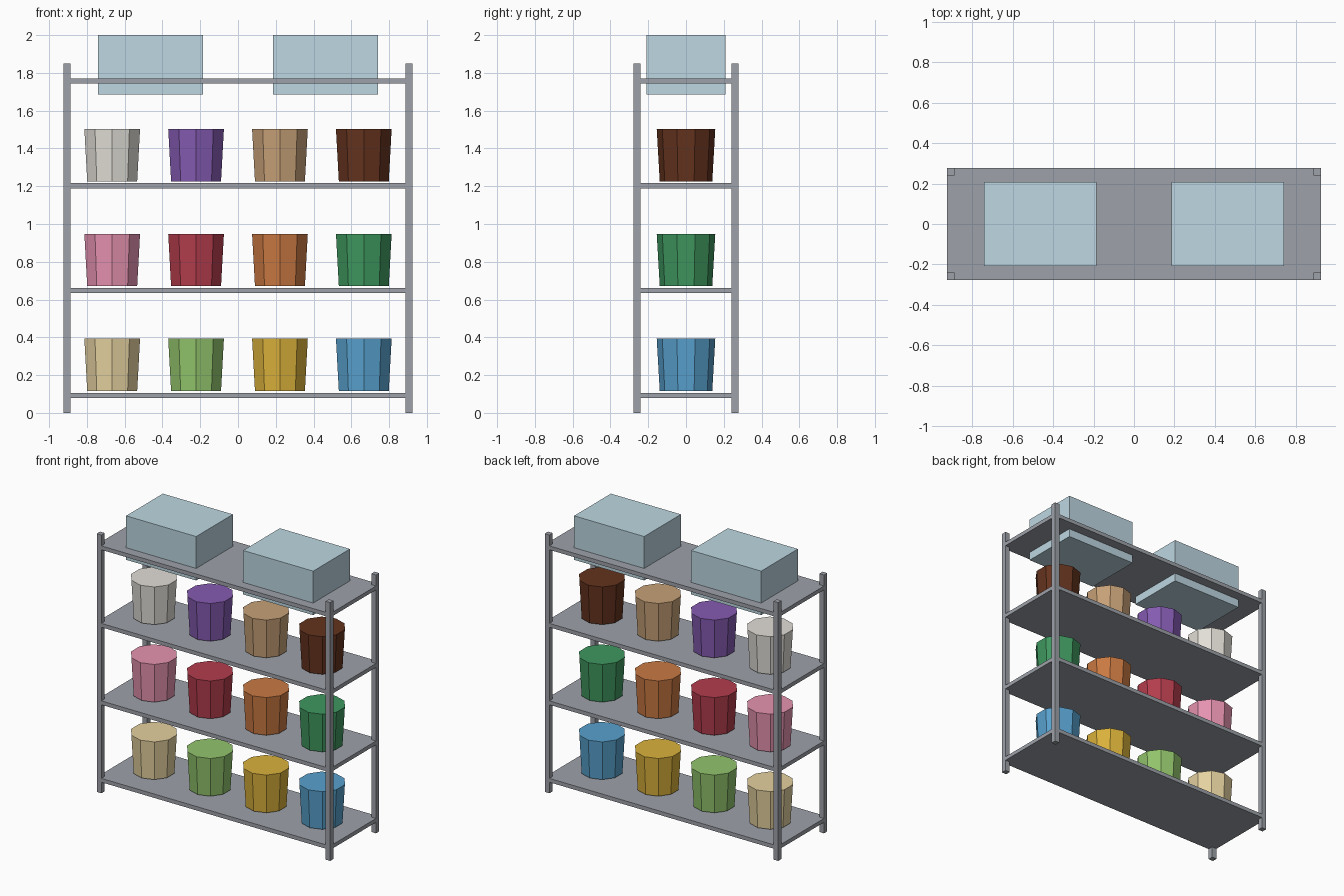
import bpy, bmesh, math

if "Cube" in bpy.data.objects:
    bpy.data.objects.remove(bpy.data.objects["Cube"])

W, D = 0.925, 0.2775          # half width and half depth of the rack
POST, THICK = 0.037, 0.028    # post section, shelf thickness
STEP = 0.555                  # shelf spacing


def material(name, rgb):
    mat = bpy.data.materials.new(name)
    mat.diffuse_color = [(c / 255) ** 2.2 for c in rgb] + [1.0]
    mat.use_nodes = True
    mat.node_tree.nodes["Principled BSDF"].inputs["Base Color"].default_value = mat.diffuse_color
    return mat


def add_object(name, bm, mat):
    mesh = bpy.data.meshes.new(name)
    bm.to_mesh(mesh)
    bm.free()
    mesh.materials.append(mat)
    obj = bpy.data.objects.new(name, mesh)
    bpy.context.collection.objects.link(obj)
    return obj


def box(name, centre, size, mat):
    bm = bmesh.new()
    bmesh.ops.create_cube(bm, size=1)
    bmesh.ops.scale(bm, vec=size, verts=bm.verts)
    add_object(name, bm, mat).location = centre


def tub(name, x, z, mat, height=0.2775, r_bottom=0.139, r_top=0.155):
    # ten-sided, with corners pointing to front and back
    bm = bmesh.new()
    bmesh.ops.create_cone(bm, cap_ends=True, segments=10, radius1=r_bottom,
                          radius2=r_top, depth=height)
    front = max(bm.verts, key=lambda v: v.co.z * 10 + v.co.y)
    turn = math.pi / 2 - math.atan2(front.co.y, front.co.x)
    for v in bm.verts:
        c, s = math.cos(turn), math.sin(turn)
        v.co.x, v.co.y = v.co.x * c - v.co.y * s, v.co.x * s + v.co.y * c
    add_object(name, bm, mat).location = (x, 0, z + height / 2)


# Corner posts
steel = material("steel", (156, 160, 167))
for sx, side in ((-1, "left"), (1, "right")):
    for sy, end in ((-1, "front"), (1, "back")):
        box(f"{end}_{side}_post",
            (sx * (W - POST / 2), sy * (D - POST / 2), 0.925),
            (POST, POST, 1.85), steel)

# Shelves
for i in range(4):
    box(f"shelf_{i + 1}", (0, 0, 0.0925 + i * STEP), (2 * W, 2 * D, THICK), steel)

# Coloured tubs, left to right on each of the lower three shelves
rows = [
    [("cream", (228, 208, 158)), ("lime", (144, 194, 107)),
     ("yellow", (217, 176, 61)), ("blue", (89, 160, 205))],
    [("pink", (229, 145, 174)), ("red", (178, 63, 78)),
     ("orange", (200, 120, 68)), ("green", (65, 150, 95))],
    [("white", (225, 221, 214)), ("purple", (131, 91, 176)),
     ("tan", (197, 159, 118)), ("brown", (100, 54, 35))],
]
for i, row in enumerate(rows):
    for j, (colour, rgb) in enumerate(row):
        tub(f"{colour}_tub", -0.666 + j * 0.444, 0.1155 + i * STEP,
            material(colour, rgb))

# Storage boxes sunk through the top shelf
pale = material("pale_blue", (188, 214, 225))
for sx, side in ((-1, "left"), (1, "right")):
    box(f"{side}_storage_box", (sx * 0.4635, 0, 1.8425), (0.555, 0.416, 0.315), pale)
